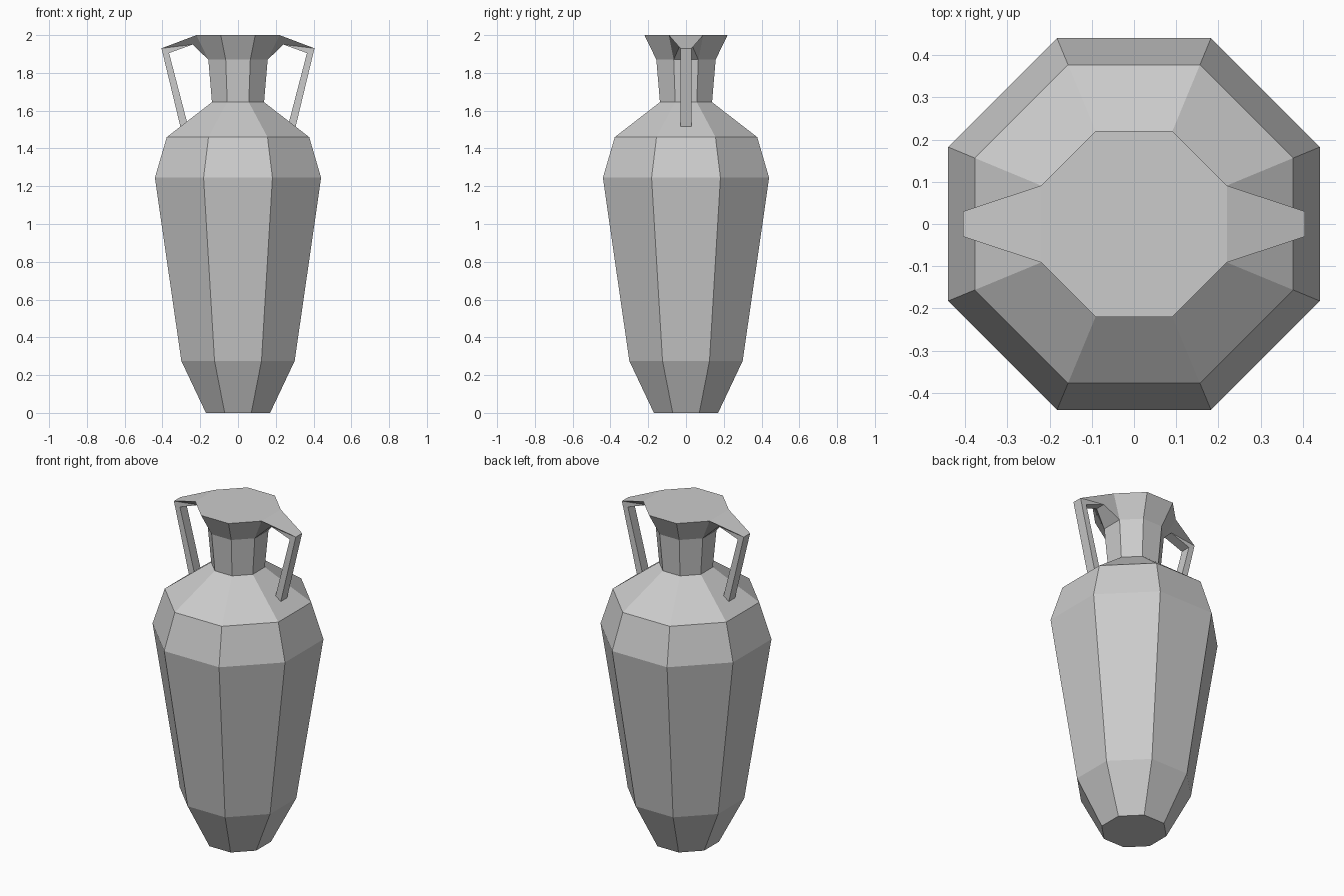
import bpy, bmesh, math

cube = bpy.data.objects.get("Cube")
if cube:
    bpy.data.objects.remove(cube)

SIDES = 8

clay = bpy.data.materials.new("grey clay")
clay.use_nodes = True
clay.diffuse_color = (0.6, 0.6, 0.6, 1)
clay.node_tree.nodes["Principled BSDF"].inputs["Base Color"].default_value = (0.6, 0.6, 0.6, 1)


def finish(bm, name):
    bmesh.ops.recalc_face_normals(bm, faces=bm.faces)
    mesh = bpy.data.meshes.new(name)
    bm.to_mesh(mesh)
    bm.free()
    mesh.materials.append(clay)
    obj = bpy.data.objects.new(name, mesh)
    bpy.context.collection.objects.link(obj)
    return obj


# Octagonal jar body: (flat-to-centre distance, height) from foot to lip
profile = [(0.17, 0), (0.30, 0.275), (0.44, 1.245), (0.377, 1.46),
           (0.138, 1.645), (0.157, 1.87), (0.22, 2.0)]
bm = bmesh.new()
rings = []
for flat, z in profile:
    r = flat / math.cos(math.pi / SIDES)
    angles = [(i - 0.5) * math.tau / SIDES for i in range(SIDES)]
    rings.append([bm.verts.new((r * math.cos(a), r * math.sin(a), z)) for a in angles])
for low, high in zip(rings, rings[1:]):
    for i in range(SIDES):
        # The lip is open on both sides where the handles grow out of it
        if high is rings[-1] and i in (0, SIDES // 2):
            continue
        j = (i + 1) % SIDES
        bm.faces.new((low[i], low[j], high[j], high[i]))
bm.faces.new(rings[0])
bm.faces.new(rings[-1])
finish(bm, "jar_body")


# Handle: a tapered bracket from the lip, then a straight strut to the shoulder
def handle(name, side):
    points = {"lip_top": (0.22, 0.091, 2.0), "lip_low": (0.157, 0.065, 1.87),
              "under": (0.24, 0.03, 1.95), "inner": (0.365, 0.03, 1.905),
              "outer": (0.405, 0.03, 1.93),
              "foot_in": (0.27, 0.03, 1.54), "foot_out": (0.305, 0.03, 1.515)}
    bm = bmesh.new()
    front = {k: bm.verts.new((side * x, -y, z)) for k, (x, y, z) in points.items()}
    back = {k: bm.verts.new((side * x, y, z)) for k, (x, y, z) in points.items()}
    # Side walls
    for wall in (("lip_top", "lip_low", "under", "outer"),
                 ("under", "inner", "outer"),
                 ("outer", "inner", "foot_in", "foot_out")):
        for verts in (front, back):
            bm.faces.new([verts[k] for k in wall])
    # Upper and lower strips joining the walls
    for strip in (("lip_top", "outer", "foot_out"),
                  ("lip_low", "under", "inner", "foot_in")):
        for a, b in zip(strip, strip[1:]):
            bm.faces.new((front[a], front[b], back[b], back[a]))
    finish(bm, name)


handle("left_handle", 1)
handle("right_handle", -1)
